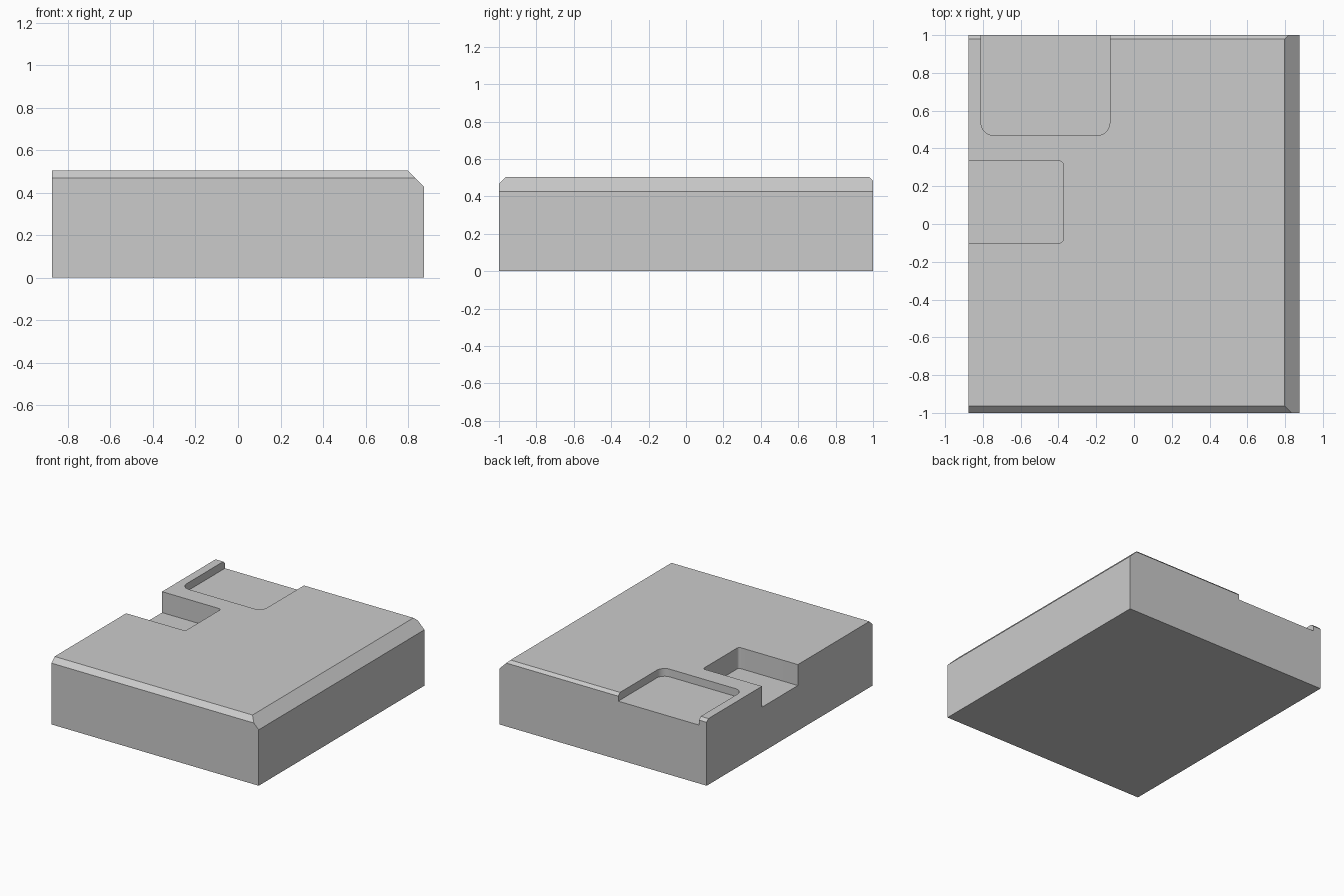
import bpy
import bmesh
from mathutils import Vector

cube = bpy.data.objects.get("Cube")
if cube:
    bpy.data.objects.remove(cube, do_unlink=True)

# Single plain grey
grey = bpy.data.materials.new("plain_grey")
grey.use_nodes = True
colour = (0.6, 0.6, 0.6, 1)
grey.diffuse_color = colour
grey.node_tree.nodes["Principled BSDF"].inputs["Base Color"].default_value = colour

HX, HY, TOP = 0.875, 1.0, 0.505


def box_mesh(low, high):
    bm = bmesh.new()
    bmesh.ops.create_cube(bm, size=1)
    low, high = Vector(low), Vector(high)
    for v in bm.verts:
        v.co = (low + high) / 2 + v.co * (high - low)
    return bm


def to_object(bm, name):
    bmesh.ops.recalc_face_normals(bm, faces=bm.faces[:])
    mesh = bpy.data.meshes.new(name)
    bm.to_mesh(mesh)
    bm.free()
    mesh.materials.append(grey)
    obj = bpy.data.objects.new(name, mesh)
    bpy.context.collection.objects.link(obj)
    return obj


def chamfer(bm, point, normal):
    """Slice off everything beyond a slanted plane and cap the cut."""
    cut = bmesh.ops.bisect_plane(bm, geom=bm.verts[:] + bm.edges[:] + bm.faces[:],
                                 plane_co=point, plane_no=normal, clear_outer=True)
    edges = [e for e in cut["geom_cut"] if isinstance(e, bmesh.types.BMEdge)]
    bmesh.ops.contextual_create(bm, geom=edges)


# Block body with chamfered left, front and back top edges
bm = box_mesh((-HX, -HY, 0), (HX, HY, TOP))
chamfer(bm, (HX - 0.078, 0, TOP), (1, 0, 1))
chamfer(bm, (0, -HY + 0.037, TOP), (0, -1, 1))
chamfer(bm, (0, HY - 0.021, TOP), (0, 1, 1))
body = to_object(bm, "block_body")


def cut_pocket(name, low, high, radius):
    """Carve a pocket whose upright corners are rounded."""
    bm = box_mesh(low, high)
    upright = [e for e in bm.edges
               if abs(e.verts[0].co.z - e.verts[1].co.z) > 0.01]
    bmesh.ops.bevel(bm, geom=upright, offset=radius, segments=6,
                    profile=0.5, affect='EDGES')
    cutter = to_object(bm, name)
    cutter.hide_render = True
    mod = body.modifiers.new(name, 'BOOLEAN')
    mod.operation = 'DIFFERENCE'
    mod.solver = 'EXACT'
    mod.object = cutter
    bpy.context.view_layer.objects.active = body
    bpy.ops.object.modifier_apply(modifier=mod.name)
    bpy.data.objects.remove(cutter, do_unlink=True)


# Shallow pocket open at the back, deep notch open at the right side
cut_pocket("back_pocket", (-0.81, 0.47, 0.446), (-0.128, 1.3, 0.7), 0.065)
cut_pocket("side_notch", (-1.2, -0.1, 0.345), (-0.375, 0.333, 0.7), 0.02)

# Smooth the rounded pocket corners only
bpy.ops.object.select_all(action='DESELECT')
body.select_set(True)
bpy.context.view_layer.objects.active = body
bpy.ops.object.shade_smooth_by_angle(angle=0.5)
